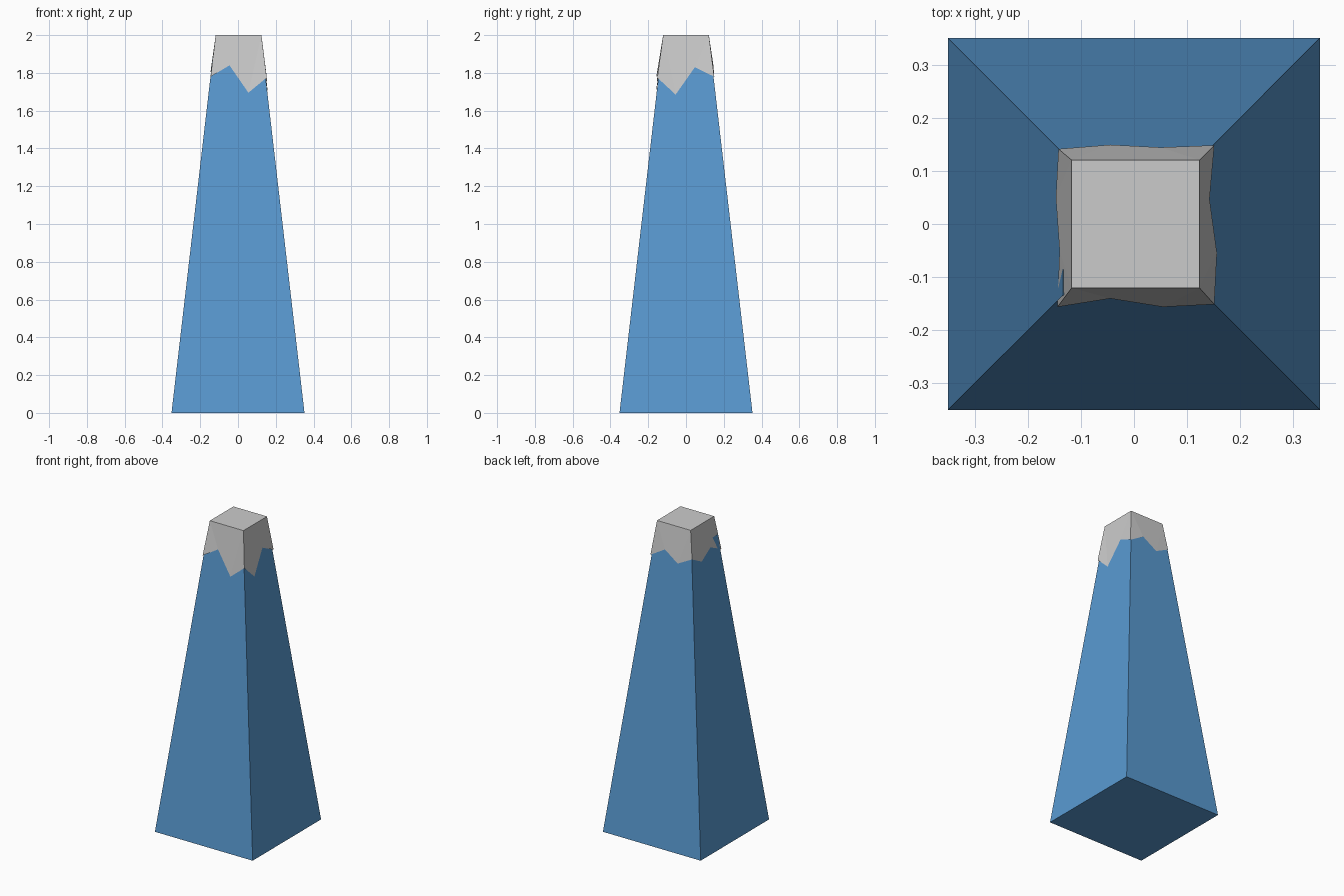
import bpy, bmesh

if "Cube" in bpy.data.objects:
    bpy.data.objects.remove(bpy.data.objects["Cube"])


def finish(name, bm, color=None):
    bmesh.ops.recalc_face_normals(bm, faces=bm.faces)
    mesh = bpy.data.meshes.new(name)
    bm.to_mesh(mesh)
    bm.free()
    obj = bpy.data.objects.new(name, mesh)
    bpy.context.collection.objects.link(obj)
    if color:
        mat = bpy.data.materials.new(name + "_color")
        mat.diffuse_color = color
        mat.use_nodes = True
        mat.node_tree.nodes["Principled BSDF"].inputs["Base Color"].default_value = mat.diffuse_color
        mesh.materials.append(mat)
    return obj


def square(bm, half, z, cx=0):
    return [bm.verts.new((cx + sx * half, sy * half, z))
            for sx, sy in ((-1, -1), (1, -1), (1, 1), (-1, 1))]


# Mountain body: tapered square tower, its top hidden under the cap
bm = bmesh.new()
low, high = square(bm, 0.352, 0), square(bm, 0.134, 1.88)
bm.faces.new(low)
bm.faces.new(high)
for i in range(4):
    j = (i + 1) % 4
    bm.faces.new((low[i], low[j], high[j], high[i]))
finish("tower_body", bm, (0.1, 0.32, 0.64, 1))

# Snow cap: square top with a jagged lower rim, three rim points per side
rim_points = [
    (-0.145, -0.157, 1.78), (-0.045, -0.141, 1.84), (0.055, -0.157, 1.695),
    (0.152, -0.152, 1.775), (0.157, -0.055, 1.685), (0.143, 0.047, 1.83),
    (0.152, 0.149, 1.78), (0.05, 0.145, 1.84), (-0.045, 0.15, 1.775),
    (-0.143, 0.142, 1.825), (-0.148, 0.05, 1.777), (-0.141, -0.05, 1.83),
]
bm = bmesh.new()
top = square(bm, 0.121, 2.0, 0.003)
rim = [bm.verts.new(p) for p in rim_points]
bm.faces.new(top)
for i in range(4):
    a, b = top[i], top[(i + 1) % 4]
    p = [rim[(3 * i + k) % 12] for k in range(4)]
    bm.faces.new((a, p[0], p[1]))
    bm.faces.new((a, p[1], p[2], b))
    bm.faces.new((b, p[2], p[3]))
finish("snow_cap", bm)
